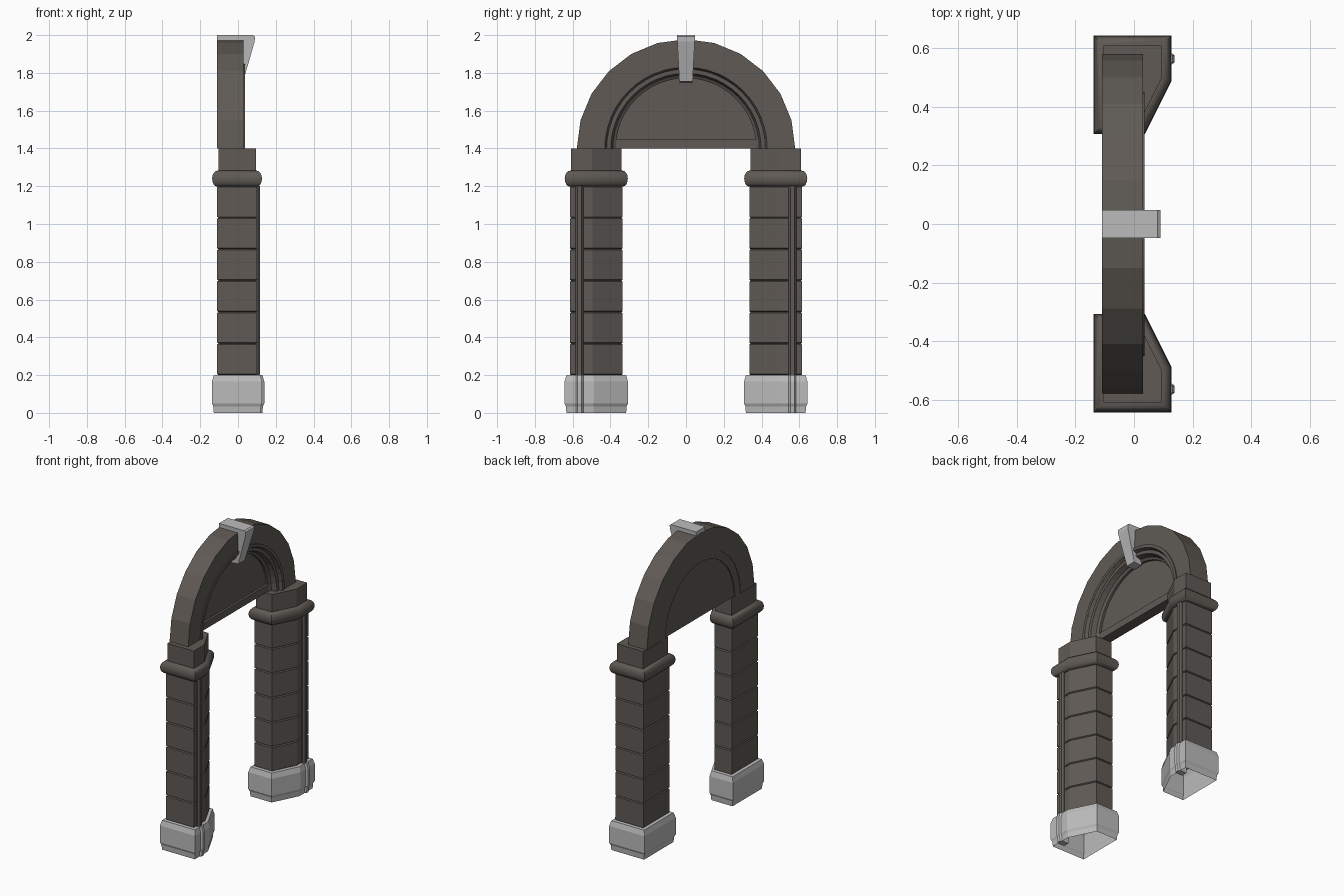
import bpy, bmesh, math

if "Cube" in bpy.data.objects:
    bpy.data.objects.remove(bpy.data.objects["Cube"])


def material(name, rgb):
    m = bpy.data.materials.new(name)
    m.diffuse_color = (*rgb, 1)
    m.use_nodes = True
    m.node_tree.nodes["Principled BSDF"].inputs["Base Color"].default_value = m.diffuse_color
    return m


DARK = material("dark_stone", (0.115, 0.102, 0.09))
LIGHT = material("light_stone", (0.5, 0.5, 0.5))


def finish(name, bm, mat, mirror=False, smooth=False):
    bmesh.ops.recalc_face_normals(bm, faces=bm.faces)
    me = bpy.data.meshes.new(name)
    bm.to_mesh(me)
    bm.free()
    me.materials.append(mat)
    ob = bpy.data.objects.new(name, me)
    bpy.context.collection.objects.link(ob)
    if mirror:
        mod = ob.modifiers.new("mirror", 'MIRROR')
        mod.use_axis = (False, True, False)
    if smooth:
        bpy.context.view_layer.objects.active = ob
        ob.select_set(True)
        bpy.ops.object.shade_smooth_by_angle(angle=math.radians(35))
        ob.select_set(False)
    return ob


def skin(bm, rings, closed=True):
    """Join successive rings of points with quads and return the vertex rings."""
    vs = [[bm.verts.new(p) for p in r] for r in rings]
    n = len(vs[0])
    for a, b in zip(vs, vs[1:]):
        for i in range(n if closed else n - 1):
            j = (i + 1) % n
            bm.faces.new((a[i], a[j], b[j], b[i]))
    return vs


def pier_outline(d):
    # five-sided pier plan with a splayed inner front corner, grown by d
    c = 0.10 + d
    yc = 0.495 - 0.237 * d
    yi = 0.335 - d
    return [(-0.11 - d, yi), (c - (yc - yi) / 2, yi), (c, yc),
            (c, 0.615 + d), (-0.11 - d, 0.615 + d)]


def ridge_outline(d):
    # narrow vertical rib on the front of the pier
    x = 0.117 + d
    return [(0.07, 0.543), (x - 0.012, 0.543), (x, 0.552),
            (x, 0.575), (x - 0.012, 0.584), (0.07, 0.584)]


def loft(name, outline, levels, mat, bottom=True, smooth=False):
    bm = bmesh.new()
    vs = skin(bm, [[(x, y, z) for x, y in outline(d)] for d, z in levels])
    bm.faces.new(vs[-1])
    if bottom:
        bm.faces.new(vs[0])
    return finish(name, bm, mat, True, smooth)


# Plinths, hollow underneath
base = [(0.018, 0), (0.021, 0.035), (0.028, 0.05), (0.028, 0.165), (0.018, 0.2)]
loft("plinth", pier_outline, base, LIGHT, bottom=False)
loft("plinth_rib", ridge_outline, [(d - 0.006, z) for d, z in base], LIGHT)

# Shafts of six courses separated by grooves
course = 1.0 / 6
levels = []
for i in range(6):
    z = 0.2 + i * course
    levels += [(-0.007, z), (0, z + 0.005), (0, z + course - 0.005)]
levels.append((-0.007, 1.2))
loft("pier_shaft", pier_outline, levels, DARK)
loft("pier_rib", ridge_outline, [(0, 0.2), (0, 1.2)], DARK)

# Rounded collars and capital blocks
collar = [(0.027 * math.sin(a), 1.24 - 0.042 * math.cos(a))
          for a in (math.pi * k / 8 for k in range(9))]
loft("collar", pier_outline, collar, DARK, smooth=True)
loft("capital_block", pier_outline, [(-0.006, 1.27), (-0.006, 1.4)], DARK)


def arch(name, profile, segs, smooth=False):
    # sweep an (radius, x) profile round the half circle
    bm = bmesh.new()
    rings = []
    for k in range(segs + 1):
        a = math.pi * k / segs
        rings.append([(x, r * math.cos(a), 1.4 + r * math.sin(a)) for r, x in profile])
    vs = skin(bm, rings)
    bm.faces.new(vs[0])
    bm.faces.new(vs[-1])
    return finish(name, bm, DARK, False, smooth)


# Arch band and the stepped moulding inside it
arch("arch_band", [(0.578, -0.11), (0.578, 0.03), (0.43, 0.03), (0.43, -0.11)], 12)
arch("arch_moulding", [(0.45, -0.107), (0.45, 0.036), (0.43, 0.036), (0.42, 0.014),
                       (0.398, 0.014), (0.388, -0.02), (0.372, -0.03),
                       (0.372, -0.107)], 24)


def prism(name, pts, x0, x1, mat):
    bm = bmesh.new()
    vs = skin(bm, [[(x, y, z) for y, z in pts] for x in (x0, x1)])
    bm.faces.new(vs[0])
    bm.faces.new(vs[1])
    return finish(name, bm, mat)


# Tympanum panel and its sill
half = [(0.385 * math.cos(math.pi * k / 24), 1.4 + 0.385 * math.sin(math.pi * k / 24))
        for k in range(25)]
prism("tympanum", half, -0.1, -0.045, DARK)
prism("tympanum_sill", [(-0.375, 1.4), (0.375, 1.4), (0.375, 1.447), (-0.375, 1.447)],
      -0.098, -0.03, DARK)

# Keystone: side profile widened towards the top
side = [(-0.11, 2.0), (0.08, 2.0), (0.09, 1.992), (0.088, 1.965), (0.036, 1.785),
        (0.028, 1.755), (-0.03, 1.75), (-0.04, 1.9), (-0.11, 1.96)]
bm = bmesh.new()
rings = [[(x, s * (0.035 + 0.013 * (z - 1.75) / 0.25), z) for x, z in side]
         for s in (-1, 1)]
vs = skin(bm, rings)
bm.faces.new(vs[0])
bm.faces.new(vs[1])
finish("keystone", bm, LIGHT)
